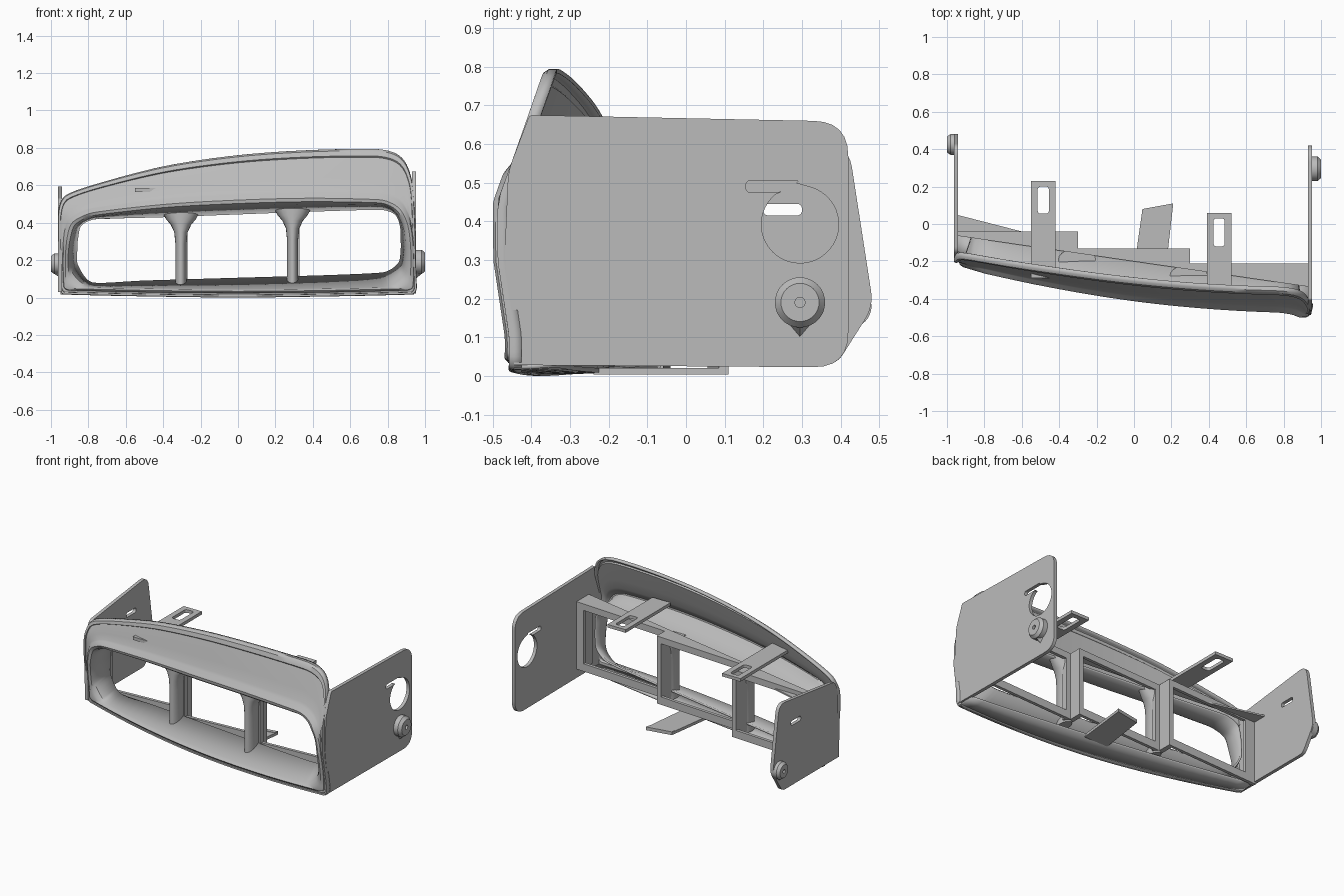
import bpy, bmesh, math
from mathutils import Matrix, Vector

cube = bpy.data.objects.get("Cube")
if cube:
    bpy.data.objects.remove(cube, do_unlink=True)

grey = bpy.data.materials.new("plastic_grey")
grey.use_nodes = True
grey.diffuse_color = (0.5, 0.5, 0.5, 1)
grey.node_tree.nodes["Principled BSDF"].inputs["Base Color"].default_value = (0.5, 0.5, 0.5, 1)


def finish(name, mesh, thick=0, angle=35):
    ob = bpy.data.objects.new(name, mesh)
    bpy.context.collection.objects.link(ob)
    mesh.materials.clear()
    mesh.materials.append(grey)
    bpy.ops.object.select_all(action='DESELECT')
    ob.select_set(True)
    bpy.context.view_layer.objects.active = ob
    bpy.ops.object.shade_smooth_by_angle(angle=math.radians(angle))
    if thick:
        mod = ob.modifiers.new("wall", 'SOLIDIFY')
        mod.thickness = thick
        mod.offset = 0
    return ob


def loft(name, rings, closed=True, caps=False, thick=0):
    bm = bmesh.new()
    rows = [[bm.verts.new(p) for p in r] for r in rings]
    n = len(rows[0])
    for a, b in zip(rows, rows[1:]):
        for i in range(n if closed else n - 1):
            j = (i + 1) % n
            bm.faces.new((a[i], a[j], b[j], b[i]))
    if caps:
        bm.faces.new(rows[0])
        bm.faces.new(rows[-1])
    bmesh.ops.recalc_face_normals(bm, faces=bm.faces)
    me = bpy.data.meshes.new(name)
    bm.to_mesh(me)
    bm.free()
    return finish(name, me, thick)


def plate(name, outlines, thick, matrix):
    """Flat sheet with holes: first outline is the edge, the rest are cut-outs."""
    cu = bpy.data.curves.new(name, 'CURVE')
    cu.dimensions = '2D'
    cu.fill_mode = 'BOTH'
    cu.extrude = thick / 2
    for pts in outlines:
        sp = cu.splines.new('POLY')
        sp.points.add(len(pts) - 1)
        for p, co in zip(sp.points, pts):
            p.co = (co[0], co[1], 0, 1)
        sp.use_cyclic_u = True
    tmp = bpy.data.objects.new(name + "_outline", cu)
    bpy.context.collection.objects.link(tmp)
    bpy.context.view_layer.update()
    me = bpy.data.meshes.new_from_object(tmp.evaluated_get(bpy.context.evaluated_depsgraph_get()))
    bpy.data.objects.remove(tmp, do_unlink=True)
    me.transform(matrix)
    return finish(name, me)


def rounded(pts, radii, steps=6):
    """Polygon with each corner replaced by a small curve."""
    out = []
    for i, p in enumerate(pts):
        p, a, b = Vector(p), Vector(pts[i - 1]), Vector(pts[(i + 1) % len(pts)])
        r = radii[i] if isinstance(radii, list) else radii
        if not r:
            out.append(p)
            continue
        s, e = p + (a - p).normalized() * r, p + (b - p).normalized() * r
        for k in range(steps + 1):
            t = k / steps
            out.append(s * (1 - t) ** 2 + p * 2 * t * (1 - t) + e * t * t)
    return out


def rect(x0, x1, y0, y1):
    return [(x0, y0), (x1, y0), (x1, y1), (x0, y1)]


def spline(pts, steps=6):
    """Closed smooth loop with tangents limited by the shorter neighbour."""
    v = [Vector(p) for p in pts]
    n = len(v)

    def tangent(i):
        a, b = v[i] - v[i - 1], v[(i + 1) % n] - v[i]
        return (v[(i + 1) % n] - v[i - 1]).normalized() * min(a.length, b.length)
    out = []
    for i in range(n):
        p, q, m0, m1 = v[i], v[(i + 1) % n], tangent(i), tangent((i + 1) % n)
        for k in range(steps):
            t = k / steps
            out.append(p * (2*t**3 - 3*t*t + 1) + m0 * (t**3 - 2*t*t + t)
                       + q * (3*t*t - 2*t**3) + m1 * (t**3 - t*t))
    return out


def sweep(x):      # plan curve of the front
    return -0.42 - 0.147 * x + 0.088 * x * x


def slant(x):      # rear plane of the tunnel
    return -0.2 - 0.145 * x


def lean(z):       # side profile of the front
    if z > 0.45:
        return 0.36 * (z - 0.45)
    return 0.03 * max(0, min(1, (0.3 - z) / 0.2))


# Bezel and hood: matching loops from the outer rim to the tunnel end
outer = spline([(-.95, .05), (-.955, .25), (-.955, .45), (-.92, .54), (-.76, .6), (-.4, .695),
                (0, .755), (.4, .783), (.75, .787), (.87, .745), (.925, .62), (.94, .4),
                (.945, .2), (.95, .05), (.93, .022), (.5, .012), (0, .006), (-.5, .012), (-.93, .022)])
lip = spline([(-.925, .06), (-.93, .2), (-.92, .33), (-.89, .41), (-.78, .46), (-.4, .505),
              (0, .53), (.4, .54), (.76, .53), (.86, .49), (.91, .41), (.93, .3),
              (.935, .18), (.93, .06), (.9, .045), (.5, .035), (0, .03), (-.5, .035), (-.9, .045)])
mouth = spline([(-.89, .13), (-.905, .22), (-.89, .32), (-.86, .39), (-.77, .435), (-.4, .475),
                (0, .495), (.4, .505), (.76, .5), (.84, .465), (.885, .39), (.9, .3),
                (.9, .19), (.88, .12), (.8, .055), (.5, .045), (0, .04), (-.5, .045), (-.8, .055)])
throat = spline([(-.86, .17), (-.865, .25), (-.86, .32), (-.84, .39), (-.76, .425), (-.4, .435),
                 (0, .45), (.4, .465), (.76, .475), (.84, .45), (.87, .39), (.875, .32),
                 (.875, .25), (.86, .18), (.78, .13), (.5, .115), (0, .1), (-.5, .085), (-.78, .075)])


def ring(a, b, t, push):
    pts = [p.lerp(q, t) for p, q in zip(a, b)]
    return [(p.x, sweep(p.x) + lean(p.y) + push, p.y) for p in pts]


rings = [ring(outer, lip, t, d) for t, d in
         ((0, .025), (0, .005), (.03, -.003), (.12, -.003), (.15, .006),
          (.35, .006), (.6, .006), (.85, .006), (.92, .002), (1, -.008))]
rings += [ring(lip, mouth, t, d) for t, d in ((.3, -.012), (.7, -.005), (1, .012))]
rings.append([(p.x, slant(p.x), p.y) for p in throat])
loft("bezel_and_hood", rings, thick=0.012)

# Underside sheet
xs = [-.94 + 1.88 * i / 24 for i in range(25)]
loft("bottom_sheet", [[(x, sweep(x) + .035, .008 + .016 * x * x) for x in xs],
                      [(x, slant(x), .014 + .016 * x * x) for x in xs]], closed=False, thick=0.012)


def bar(name, x0, x1, y0, y1, z0, z1):
    """Box that follows the tilt of the frame; y0=None starts at the tunnel end."""
    def section(x):
        s, y = 0.035 * x, slant(x) if y0 is None else y0
        return [(x, y, z0 + s), (x, y1, z0 + s), (x, y1, z1 + s), (x, y, z1 + s)]
    loft(name, [section(x0), section(x1)], caps=True)


# Stepped rear frame in three panes
for side, x0, x1, yb in (("right", -.95, -.3, -.04), ("middle", -.3, .3, -.13), ("left", .3, .93, -.21)):
    bar(side + "_pane_top_sheet", x0, x1, None, yb, .475, .487)
    bar(side + "_pane_top_rail", x0, x1, yb - .02, yb, .445, .487)
    bar(side + "_pane_bottom_rail", x0, x1, yb - .02, yb, .05, .1)
    for k, (a, b) in enumerate(((x0, x0 + .03), (x1 - .03, x1))):
        bar(f"{side}_pane_upright_{k}", a, b, None, yb, .05, .48)
bar("right_end_jamb", -.95, -.87, -.06, -.04, .05, .48)
bar("left_end_jamb", .88, .93, -.23, -.21, .05, .48)
plate("right_gusset", [[(-.95, .05), (-.6, -.04), (-.95, -.04)]], .01, Matrix.Translation((0, 0, .43)))

# Flared posts between the openings
for name, cx in (("right_post", -.305), ("left_post", .292)):
    cy = slant(cx) - .035
    rows = []
    for z, rx in ((.04, .034), (.09, .03), (.3, .03), (.36, .036), (.4, .055), (.43, .08), (.465, .1)):
        rows.append([(cx + rx * math.cos(a), cy + .06 * math.sin(a), z + .035 * cx)
                     for a in (2 * math.pi * i / 20 for i in range(20))])
    loft(name, rows, caps=True)

# Side plates, drawn in the y-z plane
side_plane = Matrix(((0, 0, 1, 0), (1, 0, 0, 0), (0, 1, 0, 0), (0, 0, 0, 1)))
keyhole = [(.295 + .1 * math.cos(a), .392 + .1 * math.sin(a))
           for a in (math.radians(75 - 315 * i / 36) for i in range(37))]
keyhole += rounded([(.245, .475), (.155, .475), (.155, .505), (.295, .505)], [0, .013, .013, .012])
plate("left_side_plate",
      [rounded([(-.445, .028), (.42, .022), (.42, .658), (-.405, .675), (-.46, .53), (-.47, .3), (-.445, .12)],
               [0, .09, .09, .01, .03, .05, .03]), keyhole],
      .022, Matrix.Translation((.941, 0, 0)) @ side_plane)
plate("right_side_plate",
      [rounded([(-.19, .03), (.39, .03), (.485, .18), (.42, .6), (-.15, .53), (-.2, .4)],
               [0, .03, .04, .06, .03, .03]),
       rounded(rect(.2, .3, .415, .445), .014)],
      .022, Matrix.Translation((-.951, 0, 0)) @ side_plane)


# Side knobs with a pointed rib underneath
def knob(name, sign, cy, cz, size):
    rows = []
    for x, r in ((.945, 1), (.982, 1), (1, .76), (1, .2), (.965, .2)):
        rows.append([(sign * x, cy + size * r * math.cos(a), cz + size * r * math.sin(a))
                     for a in (2 * math.pi * i / 32 for i in range(32))])
    loft(name, rows, caps=True)
    loft(name + "_rib", [[(sign * x, cy - w, cz - size * .75), (sign * x, cy + w, cz - size * .75),
                          (sign * x, cy, cz - size * d)]
                         for x, w, d in ((.95, .035, 1.38), (.98, .02, 1))], caps=True)


knob("left_knob", 1, .295, .19, .065)
knob("right_knob", -1, .425, .18, .055)

# Mounting tabs
for name, x0, x1, y0, y1, hole in (("right_top_tab", -.55, -.42, -.29, .23, (-.515, -.455, .055, .2)),
                                   ("left_top_tab", .39, .52, -.4, .06, (.425, .485, -.12, .03))):
    plate(name, [rect(x0, x1, y0, y1), rounded(rect(*hole), .018)], .02, Matrix.Translation((0, 0, .575)))
plate("bottom_tab", [[(.0, -.24), (.17, -.24), (.21, .11), (.045, .08)]], .018, Matrix.Translation((0, 0, .012)))
plate("bottom_tab_hook", [[(.045, .055), (.205, .085), (.21, .11), (.045, .08)]], .02,
      Matrix.Translation((0, 0, .014)))
